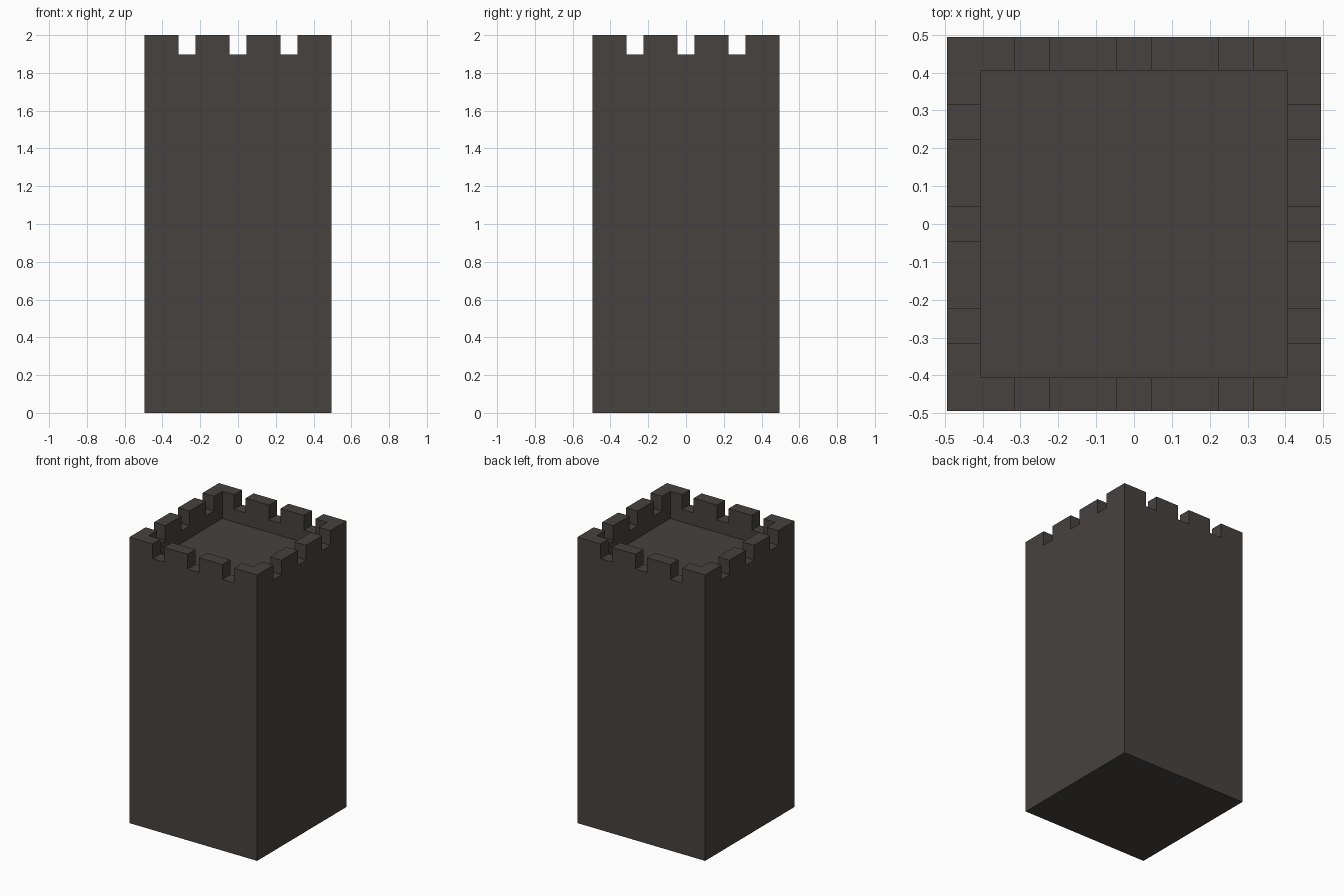
import bpy
import bmesh
from mathutils import Matrix, Vector

HALF = 0.494         # outer half width
INNER = 0.406        # half width of the sunken roof
TOP = 2.0
ROOF = 1.81          # roof floor level
NOTCH_Z = 1.897      # bottom of the battlement gaps
GAP = 0.09           # gap width
GAP_CENTRES = (-0.27, 0.0, 0.27)

default = bpy.data.objects.get("Cube")
if default:
    bpy.data.objects.remove(default, do_unlink=True)

stone = bpy.data.materials.new("dark_stone")
stone.use_nodes = True
colour = (0.062, 0.054, 0.051, 1.0)
stone.diffuse_color = colour
bsdf = next(n for n in stone.node_tree.nodes if n.type == 'BSDF_PRINCIPLED')
bsdf.inputs["Base Color"].default_value = colour
bsdf.inputs["Roughness"].default_value = 0.9


def boxes(name, bounds):
    """One object made of axis-aligned boxes given as (low, high) corners."""
    bm = bmesh.new()
    for low, high in bounds:
        low, high = Vector(low), Vector(high)
        matrix = Matrix.Translation((low + high) / 2) @ Matrix.Diagonal((*(high - low), 1))
        bmesh.ops.create_cube(bm, size=1, matrix=matrix)
    mesh = bpy.data.meshes.new(name)
    bm.to_mesh(mesh)
    bm.free()
    mesh.materials.append(stone)
    obj = bpy.data.objects.new(name, mesh)
    bpy.context.collection.objects.link(obj)
    return obj


def cut(target, cutter):
    """Subtract the cutter, then discard it."""
    cutter.hide_render = True
    mod = target.modifiers.new("cut", 'BOOLEAN')
    mod.operation = 'DIFFERENCE'
    mod.solver = 'EXACT'
    mod.object = cutter
    bpy.context.view_layer.objects.active = target
    bpy.ops.object.modifier_apply(modifier=mod.name)
    bpy.data.objects.remove(cutter, do_unlink=True)


# Tower body
tower = boxes("tower", [((-HALF, -HALF, 0), (HALF, HALF, TOP))])

# Sunken roof behind the parapet
cut(tower, boxes("roof_cutter", [((-INNER, -INNER, ROOF), (INNER, INNER, TOP + 1))]))

# Battlement gaps through the front and back walls, then the side walls
g = GAP / 2
cut(tower, boxes("front_back_gaps", [((c - g, -1, NOTCH_Z), (c + g, 1, TOP + 1))
                                     for c in GAP_CENTRES]))
cut(tower, boxes("side_gaps", [((-1, c - g, NOTCH_Z), (1, c + g, TOP + 1))
                               for c in GAP_CENTRES]))
